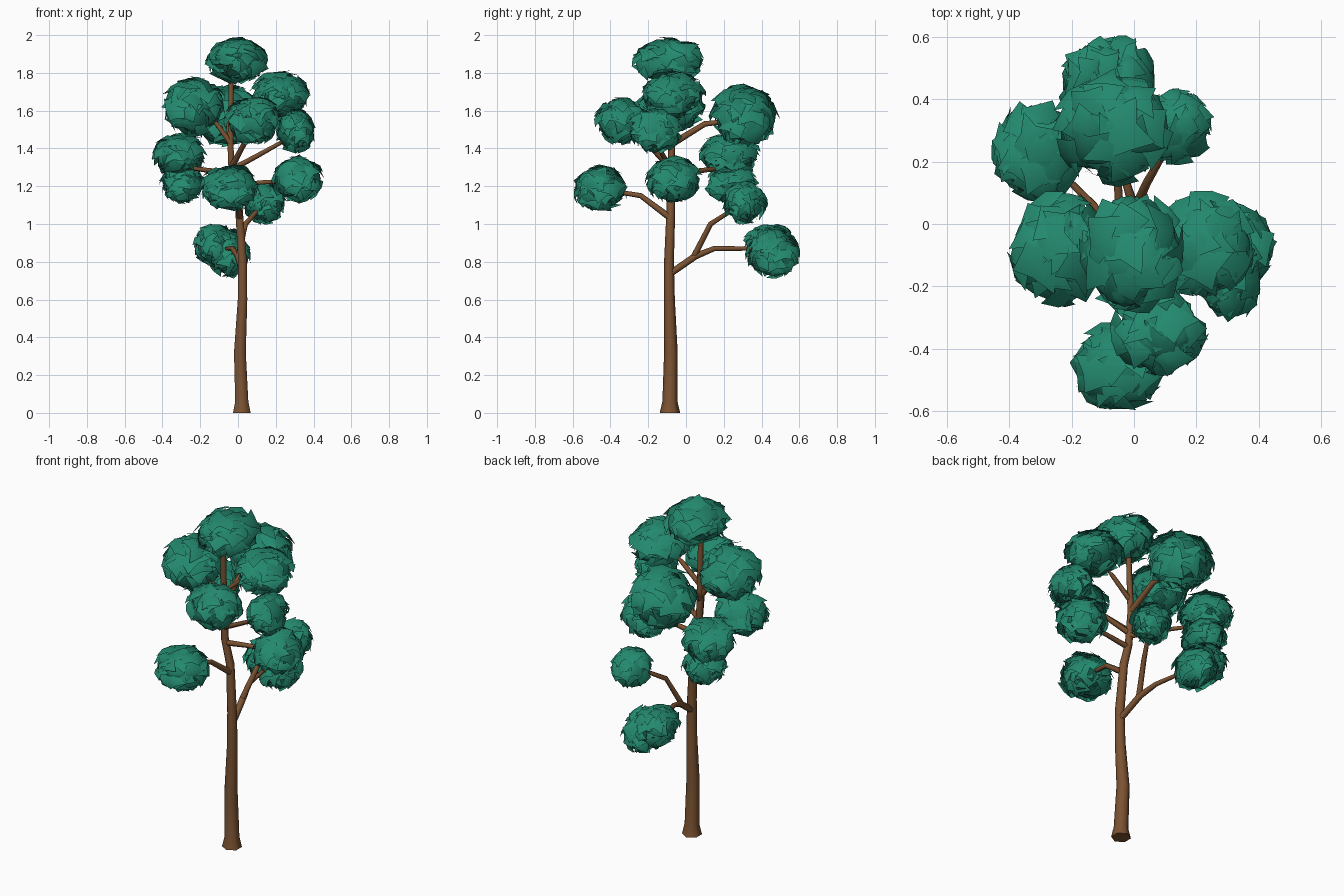
import bpy, bmesh, math, random
from mathutils import Vector, Matrix, noise

if "Cube" in bpy.data.objects:
    bpy.data.objects.remove(bpy.data.objects["Cube"])

random.seed(7)

def material(name, col):
    m = bpy.data.materials.new(name)
    m.diffuse_color = (*col, 1)
    m.use_nodes = True
    m.node_tree.nodes["Principled BSDF"].inputs["Base Color"].default_value = m.diffuse_color
    return m

BARK = material("brown bark", (0.2, 0.086, 0.032))
LEAF = material("teal green leaves", (0.017, 0.25, 0.158))

def finish(bm, name, mat, angle):
    me = bpy.data.meshes.new(name)
    bm.to_mesh(me)
    bm.free()
    me.materials.append(mat)
    ob = bpy.data.objects.new(name, me)
    bpy.context.collection.objects.link(ob)
    bpy.ops.object.select_all(action='DESELECT')
    ob.select_set(True)
    bpy.context.view_layer.objects.active = ob
    bpy.ops.object.shade_smooth_by_angle(angle=math.radians(angle))
    return ob

def limb(name, path, sides):
    """Tapered tube through (x, y, z, radius) points."""
    bm = bmesh.new()
    pts = [Vector(p[:3]) for p in path]
    rings = []
    for i, p in enumerate(pts):
        d = (pts[min(i + 1, len(pts) - 1)] - pts[max(i - 1, 0)]).normalized()
        if i == 0 and name == "trunk":
            d = Vector((0, 0, 1))
        ref = Vector((1, 0, 0)) if abs(d.x) < 0.8 else Vector((0, 0, 1))
        a = d.cross(ref).normalized()
        b = d.cross(a)
        rings.append([bm.verts.new(p + path[i][3] * (a * math.cos(t) + b * math.sin(t)))
                      for t in (2 * math.pi * k / sides for k in range(sides))])
    for r0, r1 in zip(rings, rings[1:]):
        for k in range(sides):
            bm.faces.new((r0[k], r0[(k + 1) % sides], r1[(k + 1) % sides], r1[k]))
    bm.faces.new(rings[0])
    bm.faces.new(rings[-1])
    bmesh.ops.recalc_face_normals(bm, faces=bm.faces[:])
    return finish(bm, name, BARK, 65)

# Trunk and branches
limb("trunk", [(.02, -.085, 0, .054), (.02, -.085, .06, .04), (.01, -.08, .32, .036),
               (.024, -.088, .6, .029), (.024, -.09, .8, .026), (.005, -.08, 1.08, .023),
               (-.03, -.08, 1.22, .021), (-.04, -.075, 1.42, .018), (-.035, -.09, 1.85, .014)], 6)
BRANCHES = [
    [(.024, -.08, .74, .018), (0, .05, .83, .018), (-.03, .15, .87, .014), (-.07, .4, .87, .01)],
    [(0, .04, .825, .016), (.04, .13, 1.0, .014), (.12, .27, 1.09, .01)],
    [(.01, -.08, 1.03, .018), (-.01, -.24, 1.15, .014), (-.03, -.42, 1.18, .011)],
    [(-.02, -.08, 1.2, .016), (.12, -.08, 1.22, .013), (.3, -.07, 1.23, .01)],
    [(-.03, -.08, 1.27, .017), (-.13, .06, 1.28, .014), (-.28, .21, 1.3, .01)],
    [(-.03, -.08, 1.29, .016), (.1, -.12, 1.36, .014), (.28, -.17, 1.46, .01)],
    [(-.035, -.08, 1.3, .017), (.03, -.2, 1.42, .014), (.07, -.32, 1.53, .01)],
    [(-.04, -.08, 1.42, .018), (-.05, .1, 1.53, .015), (-.06, .28, 1.55, .011)],
    [(-.04, -.08, 1.43, .016), (-.12, -.08, 1.54, .013), (-.23, -.08, 1.63, .01)],
    [(-.035, -.08, 1.5, .015), (.08, -.08, 1.6, .013), (.2, -.08, 1.68, .01)],
]
for i, path in enumerate(BRANCHES):
    limb(f"branch_{i + 1}", path, 6)

def clump(name, c, r, cards=62):
    """Lumpy core covered by large, tilted, bent leaf cards with ragged spiky edges."""
    c, r = Vector(c), Vector(r)
    bm = bmesh.new()
    bmesh.ops.create_icosphere(bm, subdivisions=2, radius=1)
    for v in bm.verts:
        n = v.co.normalized()
        v.co = n * (.82 + .14 * noise.noise(n * 2.2 + c * 9))
    for i in range(cards):
        z = 1 - 2 * (i + .5) / cards
        t = i * 2.39996 + random.uniform(-.3, .3)
        s = math.sqrt(1 - z * z)
        n = Vector((s * math.cos(t), s * math.sin(t), z))
        # cards face outward and up, so their lower edges flare out as spikes
        m = (n + Vector((random.uniform(-.35, .35), random.uniform(-.35, .35),
                         random.uniform(0, .7)))).normalized()
        a = Matrix.Rotation(random.uniform(0, 6.28), 3, m) @ m.orthogonal().normalized()
        b = m.cross(a)
        size = random.uniform(.34, .46)
        base = n * random.uniform(.86, .99)
        g = {}
        for u in (-1, 0, 1):
            for w in (-1, 0, 1):
                j = random.uniform(.8, 1.15) if u and w else random.uniform(.6, .95)
                h = -.12 * (u * u + w * w) + random.uniform(-.03, .03)
                g[u, w] = bm.verts.new(base + size * j * (a * u + b * w) + m * h)
        for u in (-1, 0):
            for w in (-1, 0):
                bm.faces.new((g[u, w], g[u + 1, w], g[u + 1, w + 1], g[u, w + 1]))
    for v in bm.verts:
        if v.co.length > 1.1:
            v.co *= 1.1 / v.co.length
        v.co = c + Vector((v.co.x * r.x, v.co.y * r.y, v.co.z * r.z))
        v.co.z = min(v.co.z, 2.0)
    return finish(bm, name, LEAF, 75)

# Foliage clumps: centre, radii
CLUMPS = [
    ((-.005, -.095, 1.875), (.165, .19, .125)),
    ((-.235, -.08, 1.63), (.16, .175, .155)),
    ((.22, -.07, 1.695), (.155, .165, .125)),
    ((.08, -.345, 1.555), (.145, .135, .13)),
    ((.305, -.165, 1.50), (.105, .14, .12)),
    ((-.07, .31, 1.585), (.18, .175, .165)),
    ((-.31, .23, 1.37), (.14, .16, .12)),
    ((-.29, .24, 1.22), (.12, .135, .105)),
    ((-.045, -.455, 1.195), (.148, .143, .125)),
    ((.31, -.07, 1.245), (.135, .145, .125)),
    ((.14, .31, 1.12), (.11, .115, .115)),
    ((-.12, .45, .895), (.115, .14, .115)),
    ((-.05, .46, .85), (.115, .14, .13)),
]
for i, (c, r) in enumerate(CLUMPS):
    clump(f"foliage_{i + 1}", c, r)
